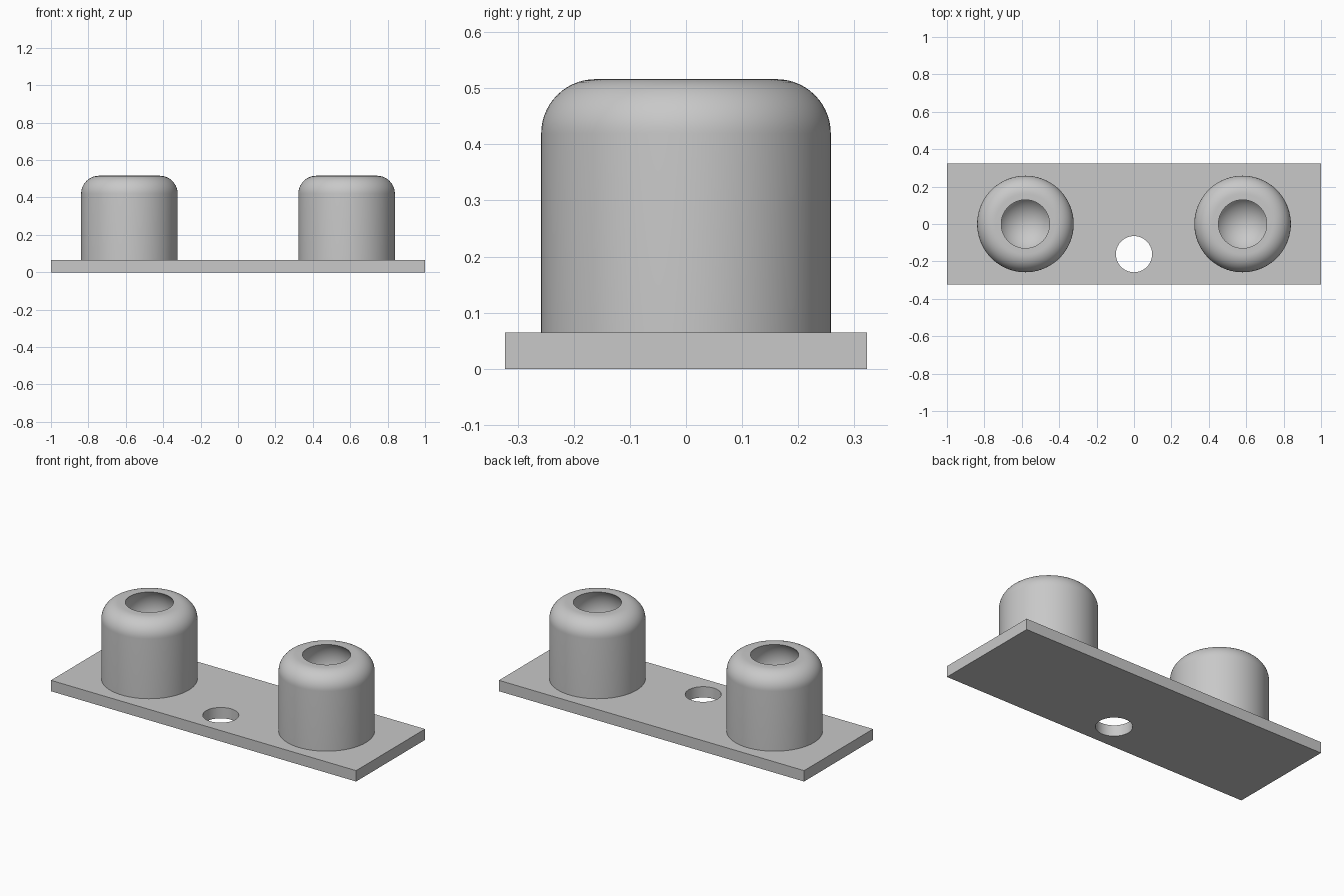
import bpy, bmesh
from math import sin, cos, pi, radians, asin

if "Cube" in bpy.data.objects:
    bpy.data.objects.remove(bpy.data.objects["Cube"], do_unlink=True)

U = 1 / 31              # one design step in scene units
PLATE_TOP, CUP_TOP = 2 * U, 16 * U
CUP_R, FILLET, BALL_R = 8 * U, 3 * U, 5 * U

grey = bpy.data.materials.new("light_grey")
grey.use_nodes = True
grey.diffuse_color = (0.58, 0.58, 0.58, 1)
grey.node_tree.nodes["Principled BSDF"].inputs["Base Color"].default_value = grey.diffuse_color


def smooth(obj):
    bpy.ops.object.select_all(action='DESELECT')
    obj.select_set(True)
    bpy.context.view_layer.objects.active = obj
    bpy.ops.object.shade_smooth_by_angle(angle=radians(35))


def arc(cx, cz, r, start, end, steps):
    return [(cx + r * cos(start + (end - start) * i / steps),
             cz + r * sin(start + (end - start) * i / steps)) for i in range(steps + 1)]


def lathe(name, profile, x):
    bm = bmesh.new()
    verts = [bm.verts.new((r, 0, z)) for r, z in profile]
    edges = [bm.edges.new(pair) for pair in zip(verts, verts[1:])]
    bmesh.ops.spin(bm, geom=verts + edges, cent=(0, 0, 0), axis=(0, 0, 1),
                   angle=2 * pi, steps=96)
    bmesh.ops.remove_doubles(bm, verts=bm.verts, dist=1e-5)
    bmesh.ops.recalc_face_normals(bm, faces=bm.faces)
    mesh = bpy.data.meshes.new(name)
    bm.to_mesh(mesh)
    bm.free()
    mesh.materials.append(grey)
    obj = bpy.data.objects.new(name, mesh)
    obj.location.x = x
    bpy.context.collection.objects.link(obj)
    smooth(obj)


# Base plate with an off-centre screw hole
bpy.ops.mesh.primitive_cube_add(size=1, location=(0, 0, PLATE_TOP / 2))
plate = bpy.context.object
plate.name = "base_plate"
plate.scale = (2, 20 * U, PLATE_TOP)
bpy.ops.object.transform_apply(location=False, rotation=False, scale=True)
plate.data.materials.append(grey)

bpy.ops.mesh.primitive_cylinder_add(vertices=64, radius=3 * U, depth=0.3,
                                    location=(0, -5 * U, PLATE_TOP / 2))
cutter = bpy.context.object
cutter.name = "hole_cutter"
cutter.hide_render = True
cutter.data.materials.append(grey)

bpy.context.view_layer.objects.active = plate
cut = plate.modifiers.new("screw_hole", 'BOOLEAN')
cut.operation = 'DIFFERENCE'
cut.solver = 'EXACT'
cut.object = cutter
bpy.ops.object.modifier_apply(modifier=cut.name)
bpy.data.objects.remove(cutter, do_unlink=True)
smooth(plate)

# Rounded cups with a ball socket that narrows at the rim
ball_z = CUP_TOP - FILLET
rim = asin(FILLET / BALL_R)
profile = [(0, PLATE_TOP), (CUP_R, PLATE_TOP)]
profile += arc(CUP_R - FILLET, ball_z, FILLET, 0, pi / 2, 14)
profile += arc(0, ball_z, BALL_R, rim, -pi / 2, 24)
for side, x in (("left", 18 * U), ("right", -18 * U)):
    lathe(side + "_socket_cup", profile, x)
